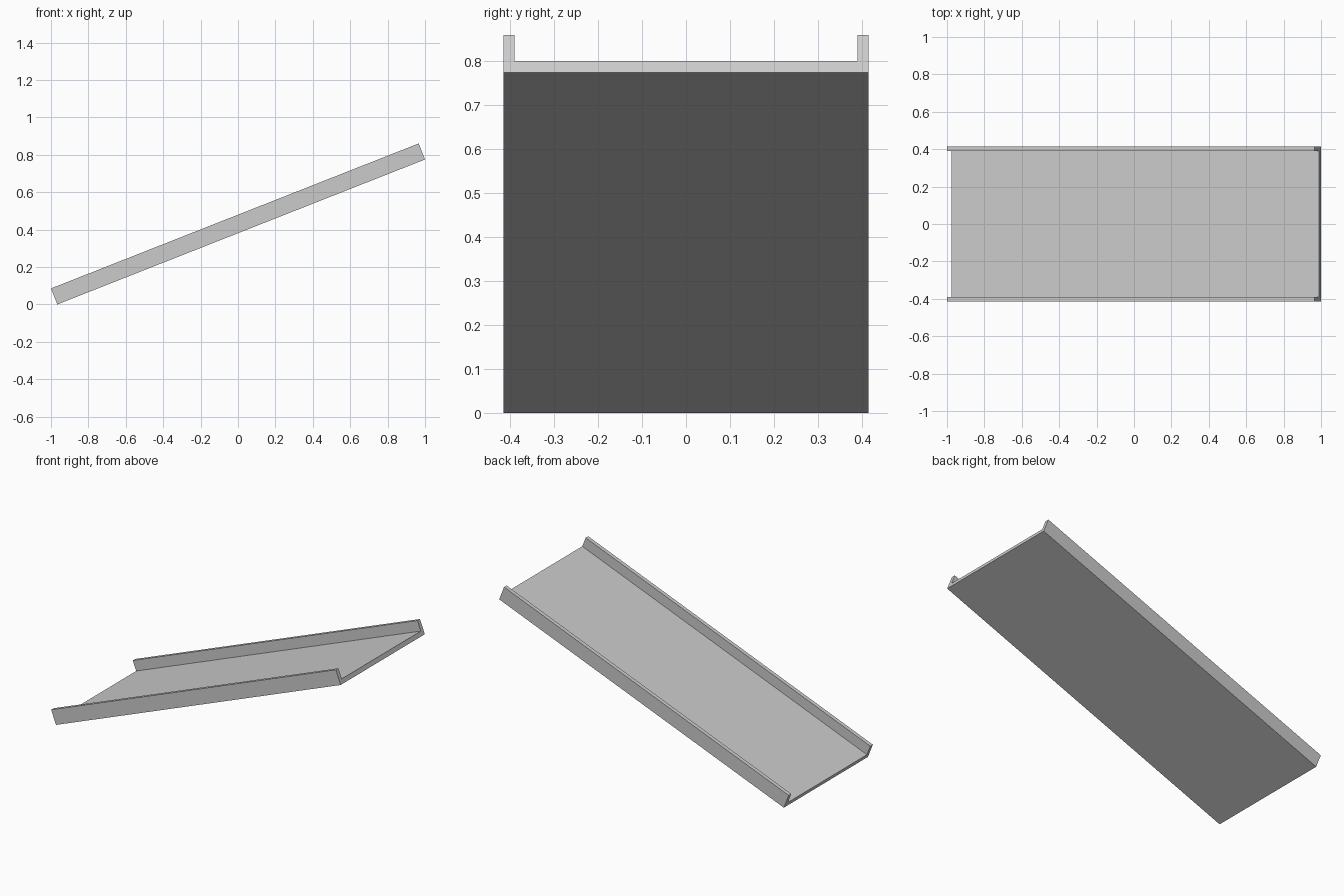
import bpy
import bmesh
from math import atan2
from mathutils import Matrix, Vector

cube = bpy.data.objects.get("Cube")
if cube:
    bpy.data.objects.remove(cube, do_unlink=True)

# Plain grey finish
grey = bpy.data.materials.new("light_grey")
grey.use_nodes = True
colour = (0.6, 0.6, 0.6, 1)
grey.diffuse_color = colour
grey.node_tree.nodes["Principled BSDF"].inputs["Base Color"].default_value = colour

LENGTH, HALF_WIDTH, HEIGHT = 2.113, 0.415, 0.092
FLOOR, RAIL = 0.028, 0.025
SLOPE = atan2(0.775, 1.966)

# U-shaped channel section, mirrored from one half (y, z)
half = [(HALF_WIDTH, 0), (HALF_WIDTH, HEIGHT),
        (HALF_WIDTH - RAIL, HEIGHT), (HALF_WIDTH - RAIL, FLOOR)]
section = half + [(-y, z) for y, z in reversed(half)]

# Extrude the section along the ramp
bm = bmesh.new()
end = bm.faces.new([bm.verts.new((-LENGTH / 2, y, z)) for y, z in section])
grown = bmesh.ops.extrude_face_region(bm, geom=[end], use_keep_orig=True)
moved = [v for v in grown["geom"] if isinstance(v, bmesh.types.BMVert)]
bmesh.ops.translate(bm, verts=moved, vec=(LENGTH, 0, 0))
bmesh.ops.recalc_face_normals(bm, faces=bm.faces)

# Tilt up towards +x, then centre and rest on the ground
bm.transform(Matrix.Rotation(-SLOPE, 4, "Y"))
xs = [v.co.x for v in bm.verts]
lowest = min(v.co.z for v in bm.verts)
bm.transform(Matrix.Translation(Vector((-(min(xs) + max(xs)) / 2, 0, -lowest))))

mesh = bpy.data.meshes.new("sloped_channel")
bm.to_mesh(mesh)
bm.free()
mesh.materials.append(grey)
channel = bpy.data.objects.new("sloped_channel", mesh)
bpy.context.collection.objects.link(channel)
